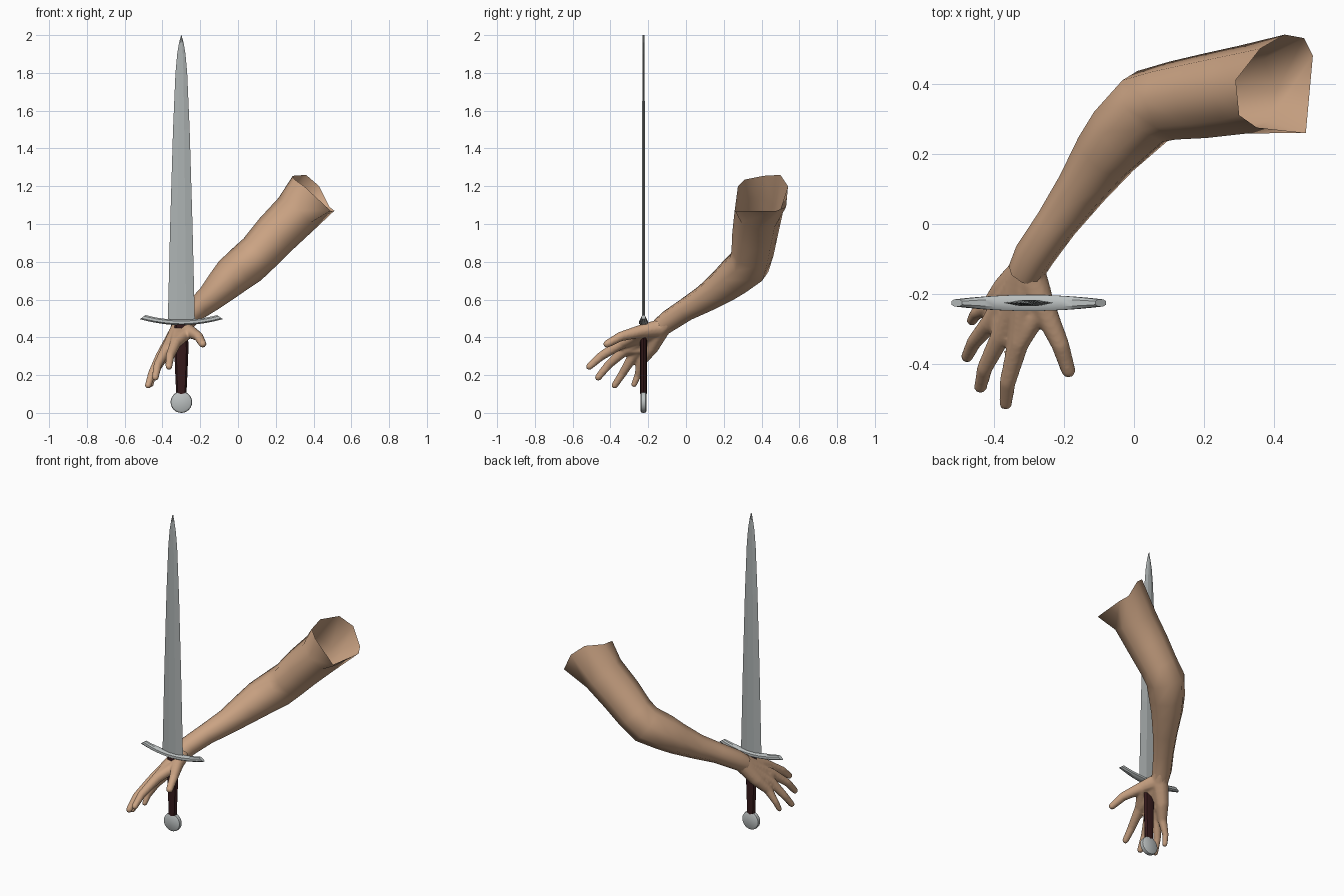
import bpy, bmesh, math
from mathutils import Vector

cube = bpy.data.objects.get("Cube")
if cube:
    bpy.data.objects.remove(cube)


def material(name, rgb):
    m = bpy.data.materials.new(name)
    m.use_nodes = True
    m.diffuse_color = (*rgb, 1)
    m.node_tree.nodes["Principled BSDF"].inputs["Base Color"].default_value = (*rgb, 1)
    return m


skin = material("skin", (0.60, 0.37, 0.23))
steel = material("blade_steel", (0.42, 0.45, 0.45))
fittings = material("fittings_steel", (0.50, 0.53, 0.53))
leather = material("dark_leather", (0.035, 0.010, 0.011))


def add_object(name, bm, mat, angle=None):
    bmesh.ops.recalc_face_normals(bm, faces=bm.faces[:])
    me = bpy.data.meshes.new(name)
    bm.to_mesh(me)
    bm.free()
    ob = bpy.data.objects.new(name, me)
    bpy.context.collection.objects.link(ob)
    me.materials.append(mat)
    if angle:
        bpy.ops.object.select_all(action='DESELECT')
        ob.select_set(True)
        bpy.context.view_layer.objects.active = ob
        bpy.ops.object.shade_smooth_by_angle(angle=math.radians(angle))
    return ob


def loft(rings, caps=True):
    bm = bmesh.new()
    loops = [[bm.verts.new(p) for p in ring] for ring in rings]
    for a, b in zip(loops, loops[1:]):
        for i in range(len(a)):
            j = (i + 1) % len(a)
            bm.faces.new((a[i], a[j], b[j], b[i]))
    if caps:
        bm.faces.new(loops[0])
        bm.faces.new(loops[-1])
    return bm


SX, SY = -0.30, -0.225  # sword axis

# Blade: flattened hexagon section tapering to a rounded point
rings = []
for z, w in [(0.47, 0.072), (1.0, 0.059), (1.5, 0.044), (1.8, 0.031),
             (1.9, 0.022), (1.96, 0.012), (2.0, 0.001)]:
    t = 0.004 + 0.07 * w
    rings.append([(SX + w * a, SY + t * b, z) for a, b in
                  [(-1, 0), (-0.35, -1), (0.35, -1), (1, 0), (0.35, 1), (-0.35, 1)]])
add_object("blade", loft(rings), steel)

# Crossguard: bar curving upward and thinning toward both ends
rings = []
for i in range(13):
    s = i / 6 - 1
    x, z = SX + 0.205 * s, 0.479 + 0.028 * s * s
    hy, hz = 0.023 - 0.013 * s * s, 0.015 - 0.004 * abs(s)
    lean = 0.05 * s
    rings.append([(x - lean * b * 0.3, SY + hy * a, z + hz * b) for a, b in
                  [(-1, -0.5), (-0.5, -1), (0.5, -1), (1, -0.5),
                   (1, 0.5), (0.5, 1), (-0.5, 1), (-1, 0.5)]])
add_object("crossguard", loft(rings), fittings, 35)

# Grip: oval handle swelling slightly toward the guard
rings = []
for z, w in [(0.10, 0.027), (0.2, 0.032), (0.32, 0.037), (0.47, 0.036)]:
    rings.append([(SX + w * math.cos(k * math.pi / 4), SY + 0.019 * math.sin(k * math.pi / 4), z)
                  for k in range(8)])
add_object("grip", loft(rings), leather, 30)

# Pommel: rounded disc
rings = []
for y, r in [(-0.017, 0.046), (-0.011, 0.055), (0, 0.057), (0.011, 0.055), (0.017, 0.046)]:
    rings.append([(SX + r * math.cos(k * math.pi / 12), SY + y, 0.057 + r * math.sin(k * math.pi / 12))
                  for k in range(24)])
add_object("pommel", loft(rings), fittings, 40)

# Arm: open tube swept from the cut shoulder end to the wrist
end_ring = [Vector(p) for p in [
    (0.43, 0.54, 1.20), (0.485, 0.53, 1.09), (0.51, 0.48, 1.07), (0.49, 0.26, 1.07),
    (0.35, 0.275, 1.20), (0.30, 0.31, 1.235), (0.29, 0.41, 1.255), (0.36, 0.50, 1.26)]]
path = [((0.31, 0.383, 1.055), 0.123), ((0.2, 0.365, 0.945), 0.117),
        ((0.11, 0.352, 0.845), 0.109), ((0.045, 0.335, 0.785), 0.110),
        ((-0.03, 0.26, 0.725), 0.102), ((-0.08, 0.2, 0.675), 0.090),
        ((-0.15, 0.1, 0.605), 0.071), ((-0.222, 0, 0.547), 0.059),
        ((-0.285, -0.09, 0.488), 0.056), ((-0.31, -0.14, 0.45), 0.050)]
centres = [Vector(p) for p, r in path]
middle = sum(end_ring, Vector()) / len(end_ring)
side = end_ring[0] - middle
rings = [end_ring]
SIDES = 12
for i, (p, r) in enumerate(path):
    before = centres[i - 1] if i else middle
    after = centres[min(i + 1, len(path) - 1)]
    t = (after - before).normalized()
    side = (side - side.dot(t) * t).normalized()
    up = t.cross(side)
    if i == 0:  # match the winding of the cut end
        sign = 1 if up.dot(end_ring[2] - middle) > 0 else -1
    ring = [centres[i] + r * 1.03 * (side * math.cos(k * math.pi / 4) + sign * up * math.sin(k * math.pi / 4))
            for k in range(8)]
    rings.append(ring)
add_object("arm", loft(rings, caps=False), skin, 80)


# Hand: tapered limbs fused into one skin
hand = bmesh.new()


def limb(*points):
    for a, b in zip(points, points[1:]):
        part = bmesh.new()
        for x, y, z, r in (a, b):
            ball = bmesh.ops.create_icosphere(part, subdivisions=2, radius=r)
            bmesh.ops.translate(part, verts=ball["verts"], vec=(x, y, z))
        hull = bmesh.ops.convex_hull(part, input=part.verts[:])
        inner = [v for v in hull["geom_interior"] if isinstance(v, bmesh.types.BMVert)]
        bmesh.ops.delete(part, geom=inner, context='VERTS')
        bmesh.ops.delete(part, geom=[v for v in part.verts if not v.link_faces], context='VERTS')
        me = bpy.data.meshes.new("limb")
        part.to_mesh(me)
        part.free()
        hand.from_mesh(me)
        bpy.data.meshes.remove(me)


wrist = (-0.303, -0.13, 0.45, 0.050)
fingers = {
    "index": [(-0.330, -0.34, 0.370, 0.031), (-0.360, -0.45, 0.300, 0.024), (-0.366, -0.512, 0.245, 0.019)],
    "middle": [(-0.380, -0.32, 0.335, 0.030), (-0.425, -0.41, 0.255, 0.023), (-0.438, -0.465, 0.188, 0.019)],
    "ring": [(-0.408, -0.28, 0.300, 0.029), (-0.455, -0.335, 0.21, 0.022), (-0.476, -0.378, 0.145, 0.018)],
    "little": [(-0.410, -0.235, 0.275, 0.027), (-0.45, -0.255, 0.2, 0.019), (-0.462, -0.275, 0.15, 0.016)],
}
limb((-0.27, -0.07, 0.50, 0.050), wrist)
for joints in fingers.values():
    limb(wrist, *joints)
# heel of the palm, thumb and the web beside it
limb(wrist, (-0.365, -0.185, 0.345, 0.040), fingers["little"][0])
limb((-0.365, -0.185, 0.345, 0.035), fingers["middle"][0])
limb(wrist, (-0.262, -0.23, 0.435, 0.036), (-0.21, -0.345, 0.405, 0.026), (-0.187, -0.418, 0.365, 0.021))
limb((-0.262, -0.23, 0.43, 0.034), fingers["index"][0])

ob = add_object("hand", hand, skin)
remesh = ob.modifiers.new("fuse", 'REMESH')
remesh.mode = 'VOXEL'
remesh.voxel_size = 0.007
remesh.use_smooth_shade = True
smooth = ob.modifiers.new("soften", 'SMOOTH')
smooth.factor = 0.5
smooth.iterations = 5
